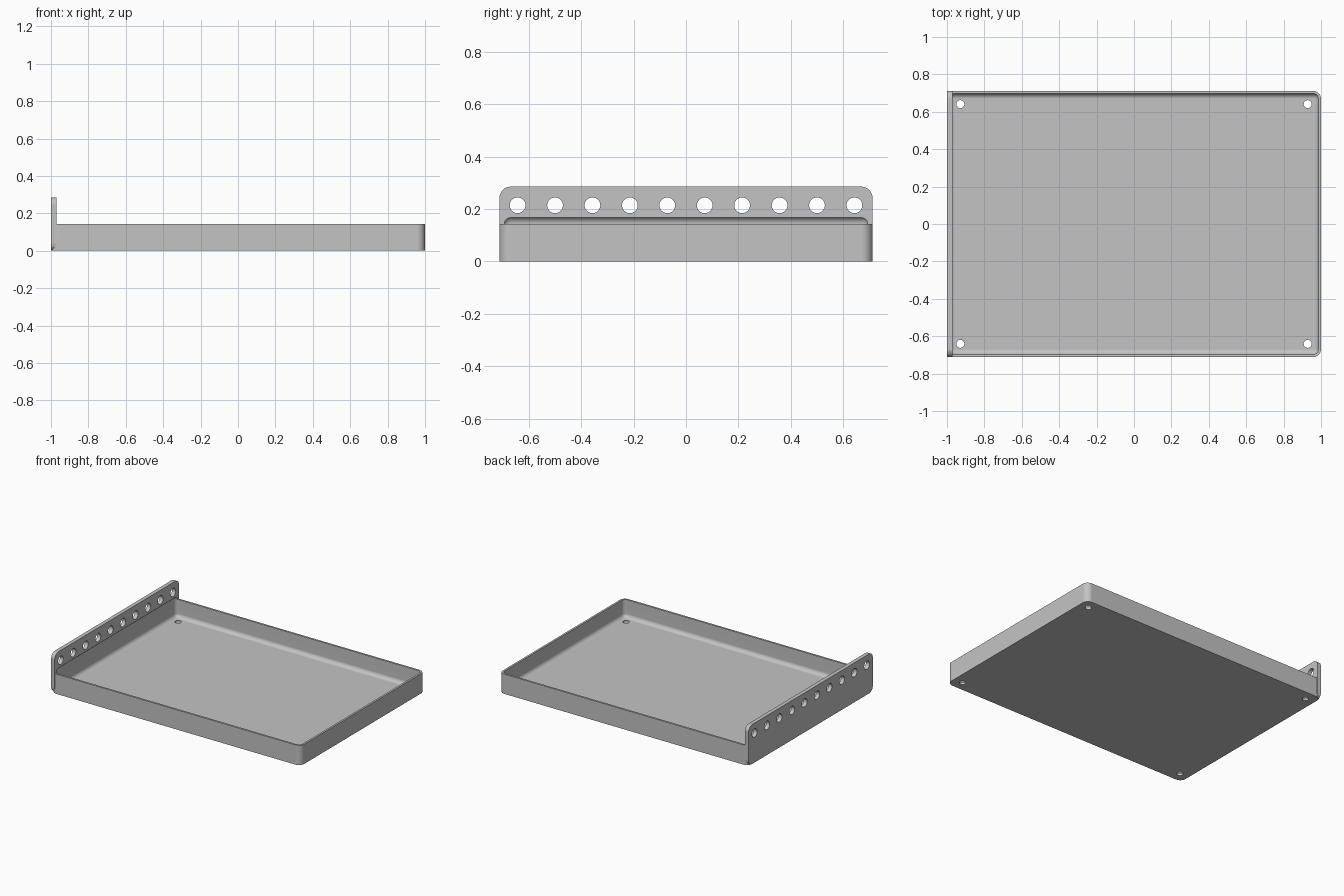
import bpy, bmesh, math
from mathutils import Matrix, Vector

cube = bpy.data.objects.get("Cube")
if cube:
    bpy.data.objects.remove(cube, do_unlink=True)

U = 2 / 140                      # one design unit
X, Y = 1.0, 0.712                # half length, half width
WALL, RIM, TOP = U, 10 * U, 20 * U
PLATE = 2 * U

grey = bpy.data.materials.new("light grey")
grey.use_nodes = True
colour = (0.55, 0.55, 0.55, 1)
grey.diffuse_color = colour
grey.node_tree.nodes["Principled BSDF"].inputs["Base Color"].default_value = colour


def make(name, bm):
    mesh = bpy.data.meshes.new(name)
    bm.to_mesh(mesh)
    bm.free()
    mesh.materials.append(grey)
    obj = bpy.data.objects.new(name, mesh)
    bpy.context.collection.objects.link(obj)
    return obj


def rounded_box(name, low, high, radius, axis=None):
    """Box with the edges along one axis rounded, or all of them."""
    low, high = Vector(low), Vector(high)
    bm = bmesh.new()
    bmesh.ops.create_cube(bm, size=1)
    for v in bm.verts:
        v.co = (low + high) / 2 + v.co * (high - low)
    edges = [e for e in bm.edges if axis is None
             or abs((e.verts[0].co - e.verts[1].co).normalized()[axis]) > 0.9]
    bmesh.ops.bevel(bm, geom=edges, offset=radius, segments=8,
                    profile=0.5, affect='EDGES', clamp_overlap=True)
    return make(name, bm)


def drill(bm, centre, radius, rotation):
    bmesh.ops.create_cone(bm, cap_ends=True, segments=32, radius1=radius,
                          radius2=radius, depth=0.2,
                          matrix=Matrix.Translation(centre) @ rotation)


def combine(target, other, operation):
    """Apply a boolean and remove the other object."""
    mod = target.modifiers.new("cut", 'BOOLEAN')
    mod.operation, mod.solver, mod.object = operation, 'EXACT', other
    bpy.ops.object.select_all(action='DESELECT')
    bpy.context.view_layer.objects.active = target
    target.select_set(True)
    bpy.ops.object.modifier_apply(modifier=mod.name)
    bpy.data.objects.remove(other, do_unlink=True)


# Tray body with the tall mounting flange along its right side
tray = rounded_box("tray_with_flange", (-X, -Y, 0), (X, Y, RIM), 3 * U, axis=2)
flange = rounded_box("flange", (-X, -Y, 0), (-X + PLATE, Y, TOP), 3 * U, axis=0)
combine(tray, flange, 'UNION')

# Filleted pocket, which also scoops into the flange just above the rim
pocket = rounded_box("pocket", (-X + WALL, -Y + WALL, WALL),
                     (X - WALL, Y - WALL, RIM + 2 * U), 2 * U)
combine(tray, pocket, 'DIFFERENCE')

# Drain holes in the corners and a row of holes along the flange
bm = bmesh.new()
inset = 5 * U
for sx in (-1, 1):
    for sy in (-1, 1):
        drill(bm, (sx * (X - inset), sy * (Y - inset), -0.05), 1.5 * U, Matrix())
sideways = Matrix.Rotation(math.pi / 2, 4, 'Y')
for i in range(10):
    drill(bm, (-X, (i - 4.5) * 10 * U, 15 * U), 0.03, sideways)
combine(tray, make("holes", bm), 'DIFFERENCE')

# Smooth fillets with crisp edges
bpy.context.view_layer.objects.active = tray
tray.select_set(True)
bpy.ops.object.shade_smooth_by_angle(angle=math.radians(30))
weighted = tray.modifiers.new("flat faces", 'WEIGHTED_NORMAL')
weighted.keep_sharp = True
